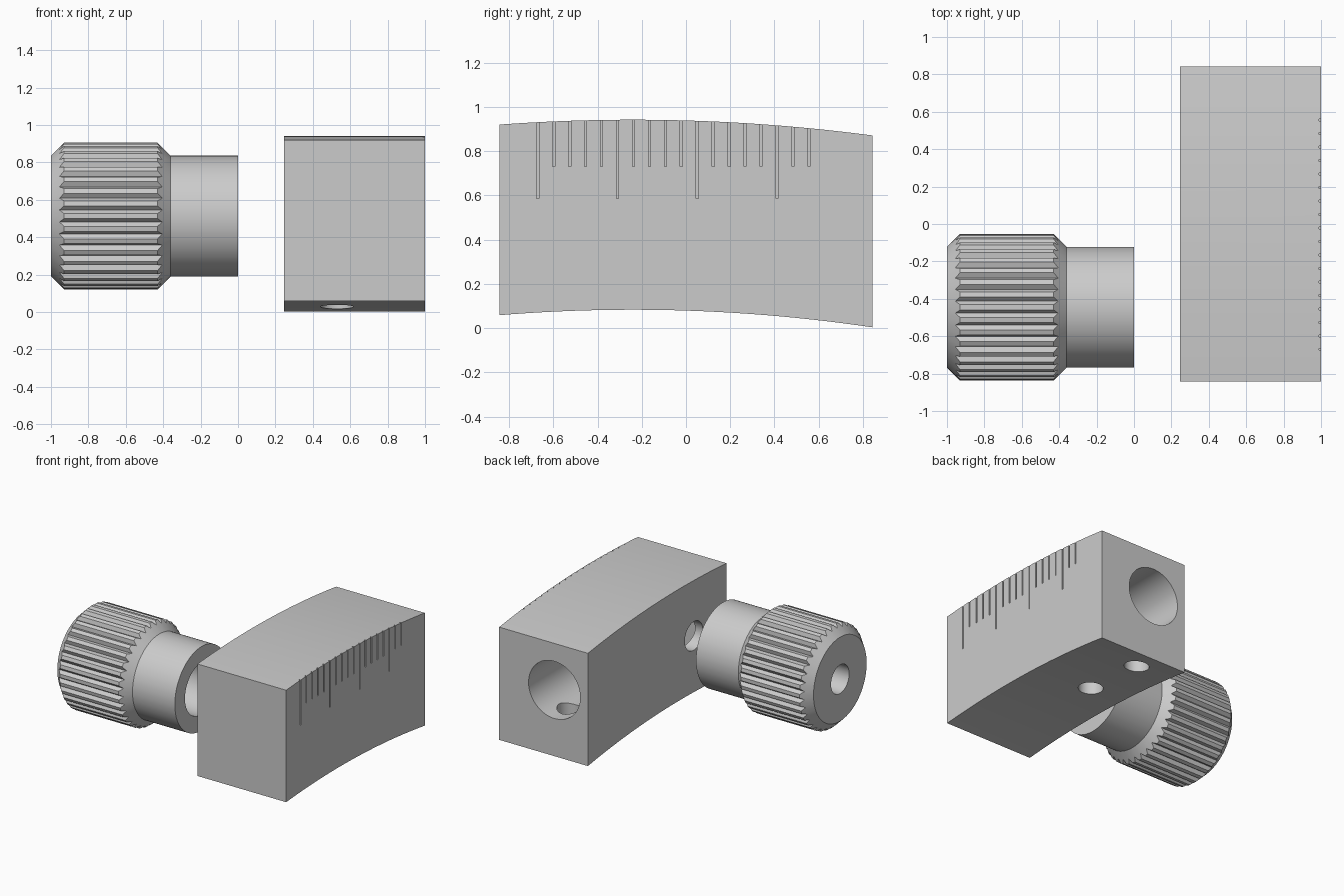
import bpy
import bmesh
import math
from mathutils import Matrix, Vector

if "Cube" in bpy.data.objects:
    bpy.data.objects.remove(bpy.data.objects["Cube"])


def finish(name, bm):
    """Turn a bmesh into a scene object with consistent normals."""
    bmesh.ops.recalc_face_normals(bm, faces=bm.faces)
    mesh = bpy.data.meshes.new(name)
    bm.to_mesh(mesh)
    bm.free()
    obj = bpy.data.objects.new(name, mesh)
    bpy.context.collection.objects.link(obj)
    return obj


def activate(obj):
    bpy.ops.object.select_all(action="DESELECT")
    obj.select_set(True)
    bpy.context.view_layer.objects.active = obj


def carve(target, cutter):
    """Subtract the cutter from the target, then discard it."""
    cutter.hide_render = True
    mod = target.modifiers.new("carve", "BOOLEAN")
    mod.operation = "DIFFERENCE"
    mod.solver = "EXACT"
    mod.object = cutter
    activate(target)
    bpy.ops.object.modifier_apply(modifier=mod.name)
    bpy.data.objects.remove(cutter)


def rod(name, start, end, radius):
    """Cylinder between two points."""
    a, b = Vector(start), Vector(end)
    turn = (b - a).to_track_quat("Z", "Y").to_matrix().to_4x4()
    bm = bmesh.new()
    bmesh.ops.create_cone(bm, cap_ends=True, segments=64, radius1=radius,
                          radius2=radius, depth=(b - a).length,
                          matrix=Matrix.Translation((a + b) / 2) @ turn)
    return finish(name, bm)


# Shared axis of the knob and the side hole
AXIS_Y, AXIS_Z = -0.445, 0.513
HOLE_R = 0.11

# Knurled knob: a hollow turned profile whose grip radius varies by column
TEETH = 36
BODY_R, RIDGE_R, GROOVE_R, BORE_R = 0.323, 0.393, 0.368, 0.2
LEFT, SHOULDER, BORE_END = -1.0, -0.36, -0.4


def knob_profile(grip):
    chamfer = grip - BODY_R
    return [(LEFT, HOLE_R), (LEFT, BODY_R), (LEFT + chamfer, grip),
            (SHOULDER - chamfer, grip), (SHOULDER, BODY_R), (0, BODY_R),
            (0, BORE_R), (BORE_END, BORE_R), (BORE_END, HOLE_R)]


bm = bmesh.new()
columns = []
for tooth in range(TEETH):
    for offset, grip in ((-0.2, RIDGE_R), (0.2, RIDGE_R), (0.5, GROOVE_R)):
        angle = math.tau * (tooth + offset) / TEETH
        columns.append([
            bm.verts.new((x, AXIS_Y + r * math.cos(angle),
                          AXIS_Z + r * math.sin(angle)))
            for x, r in knob_profile(grip)])
for i, col in enumerate(columns):
    nxt = columns[(i + 1) % len(columns)]
    for j in range(len(col)):
        k = (j + 1) % len(col)
        bm.faces.new((col[j], col[k], nxt[k], nxt[j]))
knob = finish("knurled_knob", bm)

# Curved block: concentric arcs above and below, extruded along x
HALF, CREST_Y, STEPS = 0.843, -0.24, 32
X_IN, X_OUT = 0.245, 1.0


def arc(crest_z, radius):
    ys = [HALF * (2 * i / STEPS - 1) for i in range(STEPS + 1)]
    return [(y, crest_z - radius + math.sqrt(radius**2 - (y - CREST_Y)**2))
            for y in ys]


outline = arc(0.083, 7.4) + arc(0.942, 8.26)[::-1]
bm = bmesh.new()
face = bm.faces.new([bm.verts.new((X_IN, y, z)) for y, z in outline])
grown = bmesh.ops.extrude_face_region(bm, geom=[face])["geom"]
bmesh.ops.translate(bm, vec=(X_OUT - X_IN, 0, 0),
                    verts=[v for v in grown if isinstance(v, bmesh.types.BMVert)])
block = finish("curved_scale_block", bm)

# Blind bore from the back, side hole towards the knob, two screw holes below
BORE_X = 0.53
carve(block, rod("bore_cutter", (BORE_X, -0.65, AXIS_Z), (BORE_X, 1, AXIS_Z), 0.22))
carve(block, rod("side_cutter", (0.1, AXIS_Y, AXIS_Z), (BORE_X, AXIS_Y, AXIS_Z), HOLE_R))
for y in (0.16, 0.66):
    carve(block, rod("screw_cutter", (BORE_X, y, -0.2), (BORE_X, y, AXIS_Z), 0.088))

# Engraved graduations, every fifth one long
bm = bmesh.new()
for i in range(18):
    low = 0.585 if i % 5 == 0 else 0.73
    high = 1.0
    place = Matrix.Translation((X_OUT, -0.67 + 0.0721 * i, (low + high) / 2))
    size = Matrix.Diagonal((0.022, 0.01, high - low, 1))
    bmesh.ops.create_cube(bm, size=1, matrix=place @ size)
carve(block, finish("graduation_cutter", bm))

# Smooth the round surfaces, keep the edges crisp
for obj in (knob, block):
    activate(obj)
    bpy.ops.object.shade_smooth_by_angle(angle=math.radians(20))
